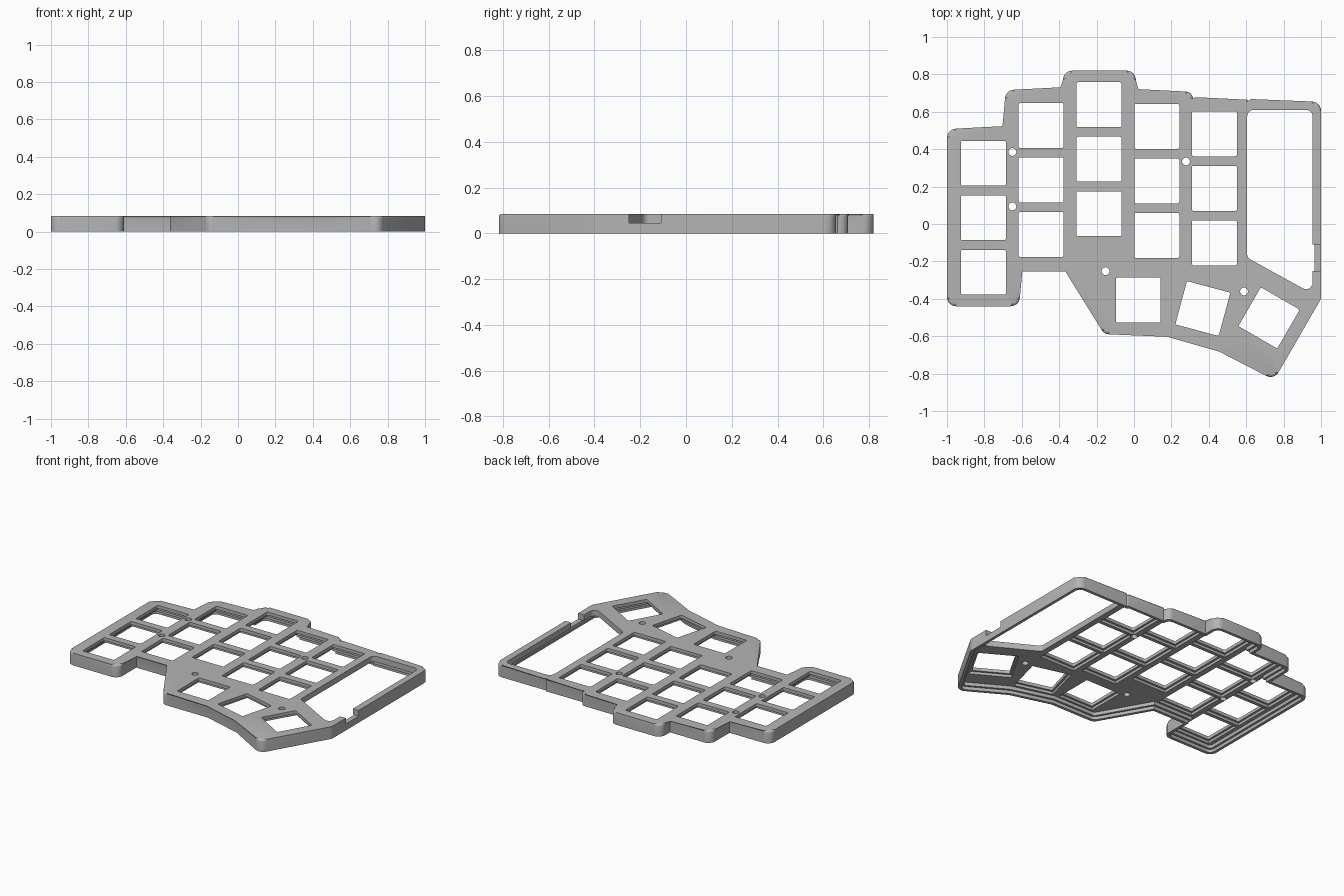
import bpy, bmesh, math
from mathutils import Vector, Matrix

cube = bpy.data.objects.get("Cube")
if cube:
    bpy.data.objects.remove(cube, do_unlink=True)

HEIGHT = 0.085
PCB_TOP = 0.045
KEY = 0.24

grey = bpy.data.materials.new("light_grey_plastic")
grey.use_nodes = True
colour = (0.46, 0.46, 0.46, 1)
grey.diffuse_color = colour
grey.node_tree.nodes["Principled BSDF"].inputs["Base Color"].default_value = colour


def offset(points, d):
    """Move every side of a counter-clockwise polygon inward by d."""
    pts = [Vector(p) for p in points]
    result = []
    for i, p in enumerate(pts):
        a = (p - pts[i - 1]).normalized()
        b = (pts[(i + 1) % len(pts)] - p).normalized()
        na, nb = Vector((-a.y, a.x)), Vector((-b.y, b.x))
        result.append(p + (na + nb) * d / (1 + na.dot(nb)))
    return result


def rounded(points, radius, steps=6):
    """Round the convex corners of a counter-clockwise polygon."""
    pts = [Vector(p) for p in points]
    result = []
    for i, p in enumerate(pts):
        back, ahead = pts[i - 1] - p, pts[(i + 1) % len(pts)] - p
        u, v = back.normalized(), ahead.normalized()
        if u.cross(v) > -0.01 or radius == 0:
            result.append(p)
            continue
        half = u.angle(v) / 2
        t = min(radius / math.tan(half), 0.9 * min(back.length, ahead.length))
        r = t * math.tan(half)
        centre = p + (u + v).normalized() * r / math.sin(half)
        start, end = p + u * t - centre, p + v * t - centre
        sweep = start.angle(end)
        for k in range(steps + 1):
            result.append(centre + Matrix.Rotation(sweep * k / steps, 2) @ start)
    return result


def prism(bm, points, z0, z1):
    """Add a closed prism and return its top face."""
    low = [bm.verts.new((p[0], p[1], z0)) for p in points]
    high = [bm.verts.new((p[0], p[1], z1)) for p in points]
    bm.faces.new(low[::-1])
    top = bm.faces.new(high)
    n = len(low)
    for i in range(n):
        j = (i + 1) % n
        bm.faces.new((low[i], low[j], high[j], high[i]))
    return top


def make_object(name, bm):
    mesh = bpy.data.meshes.new(name)
    bm.normal_update()
    bm.to_mesh(mesh)
    bm.free()
    mesh.materials.append(grey)
    ob = bpy.data.objects.new(name, mesh)
    bpy.context.collection.objects.link(ob)
    return ob


def cut(target, name, prisms):
    """Subtract a group of separate prisms from the target."""
    bm = bmesh.new()
    for points, z0, z1 in prisms:
        prism(bm, points, z0, z1)
    cutter = make_object(name, bm)
    cutter.hide_render = True
    mod = target.modifiers.new(name, "BOOLEAN")
    mod.operation = "DIFFERENCE"
    mod.solver = "EXACT"
    mod.object = cutter
    bpy.context.view_layer.objects.active = target
    bpy.ops.object.modifier_apply(modifier=name)
    bpy.data.objects.remove(cutter, do_unlink=True)


def square(x, y, angle, size):
    h = size / 2
    turn = Matrix.Rotation(math.radians(angle), 2)
    return [Vector((x, y)) + turn @ Vector(c)
            for c in ((-h, -h), (h, -h), (h, h), (-h, h))]


def box(x0, x1, y0, y1):
    return [(x0, y0), (x1, y0), (x1, y1), (x0, y1)]


def circle(x, y, r, n=20):
    return [(x + r * math.cos(math.tau * i / n), y + r * math.sin(math.tau * i / n))
            for i in range(n)]


# Case outline, counter-clockwise, stepped along the back
outline = [
    (-1, -0.44), (-0.61, -0.44), (-0.61, -0.24), (-0.36, -0.24), (-0.16, -0.59),
    (0.18, -0.59), (0.46, -0.67), (0.748, -0.836), (1, -0.40), (1, 0.655),
    (0.61, 0.655), (0.61, 0.665), (0.315, 0.665), (0.315, 0.708), (0.01, 0.708),
    (0.01, 0.82), (-0.38, 0.82), (-0.38, 0.718), (-0.69, 0.718), (-0.69, 0.51), (-1, 0.51)]

# Solid case with a softened top edge
bm = bmesh.new()
top = prism(bm, rounded(outline, 0.05), 0, HEIGHT)
bmesh.ops.bevel(bm, geom=list(top.edges), offset=0.013, segments=3,
                profile=0.5, affect="EDGES", clamp_overlap=False)
case = make_object("keyboard_case", bm)

# Stepped cavity underneath
cut(case, "cavity_lip", [(rounded(offset(outline, 0.02), 0.035), -0.1, 0.022)])
cut(case, "cavity", [(rounded(offset(outline, 0.035), 0.02), -0.1, PCB_TOP)])

# Key positions: five columns of three, then the fanned thumb keys
columns = [(-0.805, 0.325), (-0.497, 0.527), (-0.187, 0.638), (0.122, 0.522), (0.43, 0.482)]
keys = [(x, y - 0.2915 * row, 0) for x, y in columns for row in range(3)]
keys += [(0.023, -0.407, 0), (0.368, -0.452, -15), (0.722, -0.502, -30)]
cut(case, "key_recesses", [(square(*k, KEY + 0.028), 0.02, 0.063) for k in keys])
cut(case, "key_holes", [(rounded(square(*k, KEY), 0.008, 3), -0.1, 0.2) for k in keys])

# Screw holes
screws = [(-0.65, 0.385), (-0.65, 0.094), (0.278, 0.334), (-0.152, -0.252), (0.588, -0.361)]
cut(case, "screw_holes", [(circle(x, y, 0.021), -0.1, 0.2) for x, y in screws])

# Controller bay and the side socket notch
bay = [(0.605, -0.18), (0.955, -0.373), (0.955, 0.61), (0.605, 0.61)]
cut(case, "controller_bay", [(rounded(bay, 0.035), -0.1, 0.2)])
cut(case, "socket_notch", [(box(0.9, 1.1, -0.25, -0.11), PCB_TOP, 0.2)])

# Smooth rounded corners, sharp edges elsewhere
bpy.ops.object.select_all(action="DESELECT")
case.select_set(True)
bpy.context.view_layer.objects.active = case
bpy.ops.object.shade_smooth_by_angle(angle=math.radians(32))
